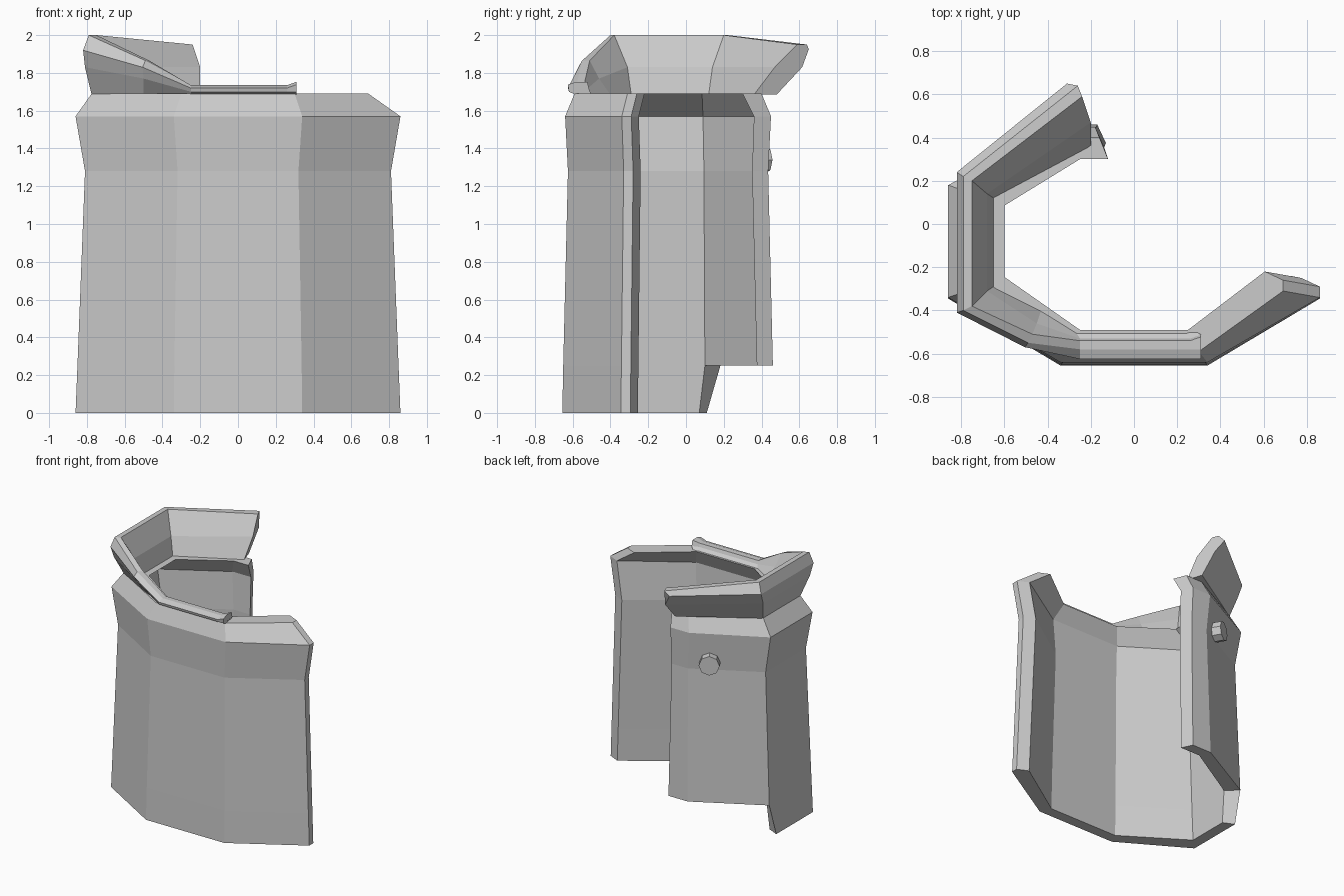
import bpy, bmesh, math
from mathutils import Vector

if "Cube" in bpy.data.objects:
    bpy.data.objects.remove(bpy.data.objects["Cube"])


def finish(bm, name):
    bmesh.ops.recalc_face_normals(bm, faces=bm.faces)
    me = bpy.data.meshes.new(name)
    bm.to_mesh(me)
    bm.free()
    ob = bpy.data.objects.new(name, me)
    bpy.context.collection.objects.link(ob)
    return ob


# --- Body shell: an open, thick-walled cuff made of stacked horizontal sections
def section(z, xo, bx, yo, dy, xi, bi, yi, di, ax, end):
    """Outer corners A-G and inner corners a-g; T is the extra tip corner."""
    mid, back = -0.08, -0.19
    return {
        'T': (ax, dy + 0.05, z), 'A': (ax, dy, z), 'B': (bx, yo, z),
        'C': (-bx, yo, z), 'D': (-xo, dy, z), 'E': (-xo, 2 * mid - dy, z),
        'F': (-bx, back - yo, z), 'G': (end - 0.04, back - yo, z),
        'g': (end, back - yi, z), 'f': (-bi, back - yi, z),
        'e': (-xi, 2 * mid - di, z), 'd': (-xi, di, z), 'c': (-bi, yi, z),
        'b': (bi, yi, z), 'a': (ax - 0.085, dy + 0.09, z)}


levels = [
    section(0.00, .86, .34, -.655, -.345, .775, .30, -.57, -.26, .86, -.13),
    section(0.25, .85, .337, -.65, -.342, .765, .30, -.565, -.26, .85, -.13),
    section(1.28, .81, .32, -.625, -.33, .725, .285, -.54, -.255, .81, -.14),
    section(1.57, .86, .34, -.64, -.34, .76, .30, -.55, -.25, .86, -.14),
    section(1.69, .775, .30, -.59, -.31, .60, .25, -.49, -.245, .69, -.12)]
# the left panel narrows below the shorter back panel
levels[0]['E'] = (-.86, .11, 0)
levels[0]['e'] = (-.775, .07, 0)

bm = bmesh.new()
V = [{k: bm.verts.new(p) for k, p in lv.items()} for lv in levels]
loop = "TABCDEFGgfedcba"
for i in range(len(V) - 1):
    ring = loop if i else "TABCDEedcba"
    for p, q in zip(ring, ring[1:] + ring[0]):
        bm.faces.new((V[i][p], V[i][q], V[i + 1][q], V[i + 1][p]))


def cap(level, outer):
    for p, q in zip(outer, outer[1:]):
        bm.faces.new([V[level][k] for k in (p, q, q.lower(), p.lower())])


for lv, cols in ((0, "ABCDE"), (1, "EFG"), (4, "ABCDEFG")):
    cap(lv, cols)
for lv in (0, 4):
    bm.faces.new([V[lv][k] for k in "TAa"])
finish(bm, "cuff_body")

# --- Flared collar: lofted cross-sections from front right round to the back


def low_rim(x, lift):
    return [(x, -.585, 1.685), (x, -.62, 1.70), (x, -.625, 1.72 + lift),
            (x, -.58, 1.735 + lift), (x, -.54 + lift, 1.735 + lift),
            (x, -.53 + lift, 1.71), (x - .02, -.50, 1.685)]


sections = [
    low_rim(.31, .018), low_rim(.26, 0), low_rim(-.25, 0),
    [(-.50, -.465, 1.685), (-.50, -.53, 1.77), (-.505, -.57, 1.83),
     (-.49, -.55, 1.865), (-.47, -.51, 1.865), (-.45, -.46, 1.77), (-.43, -.40, 1.685)],
    [(-.775, -.31, 1.685), (-.81, -.38, 1.83), (-.82, -.41, 1.92),
     (-.79, -.40, 2), (-.75, -.38, 2), (-.68, -.31, 1.83), (-.65, -.29, 1.685)],
    [(-.775, .15, 1.685), (-.81, .20, 1.83), (-.82, .24, 1.92),
     (-.79, .22, 2), (-.75, .20, 2), (-.68, .14, 1.83), (-.65, .12, 1.685)],
    [(-.24, .48, 1.685), (-.25, .615, 1.83), (-.31, .65, 1.925),
     (-.26, .64, 1.95), (-.24, .59, 1.95), (-.20, .47, 1.83), (-.20, .36, 1.685)]]
bm = bmesh.new()
S = [[bm.verts.new(p) for p in s] for s in sections]
for s, t in zip(S, S[1:]):
    for k in range(7):
        n = (k + 1) % 7
        bm.faces.new((s[k], s[n], t[n], t[k]))
bm.faces.new(S[0])
bm.faces.new(S[-1])
finish(bm, "flared_collar")

# --- Octagonal stud on the outside of the back panel
normal = Vector((-.5, .86, 0)).normalized()
bm = bmesh.new()
bmesh.ops.create_cone(bm, cap_ends=True, segments=8, radius1=.075, radius2=.075, depth=.12)
stud = finish(bm, "back_stud")
stud.rotation_euler = normal.to_track_quat('Z', 'Y').to_euler()
stud.location = Vector((-.46, .36, 1.34)) + normal * .01
